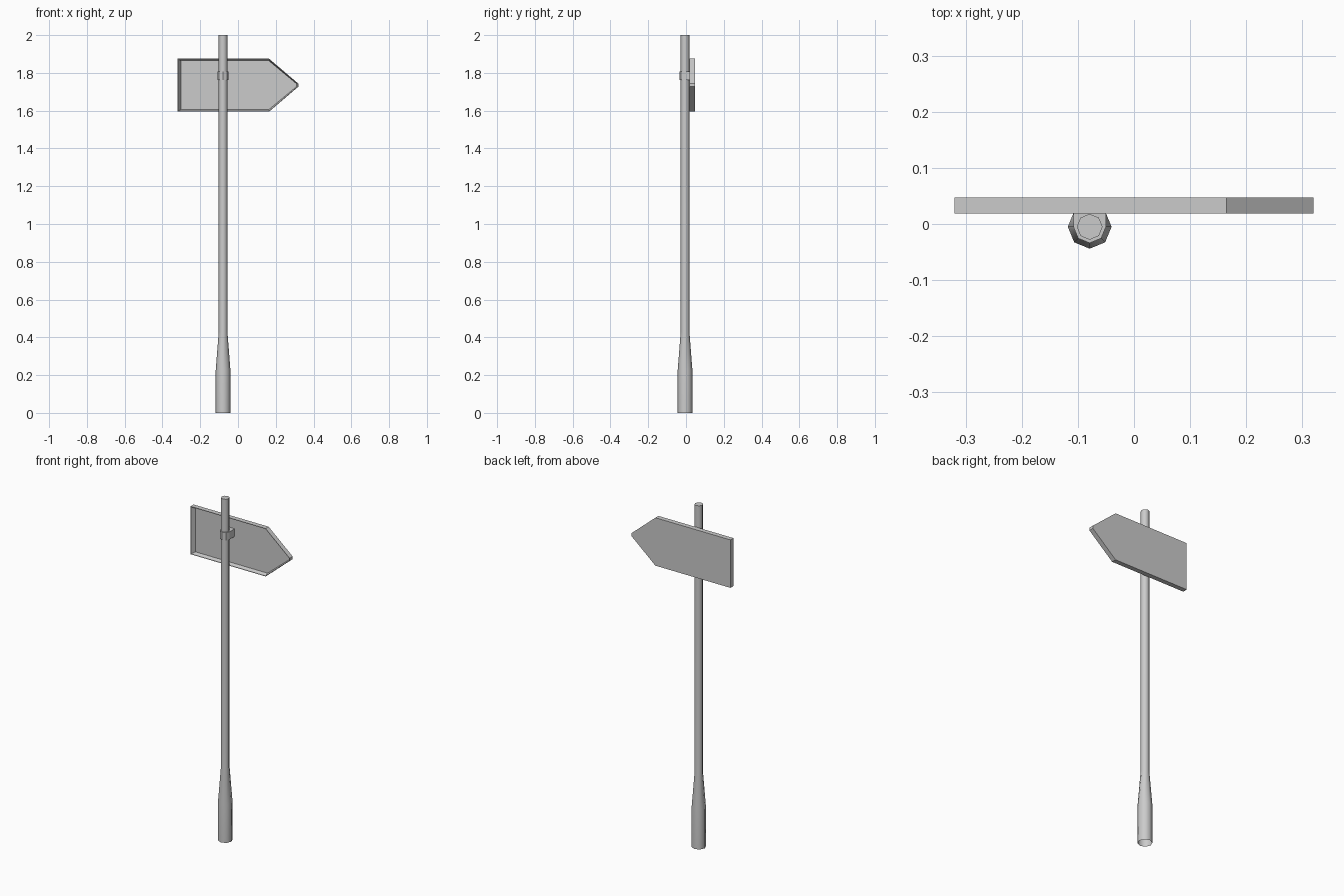
import bpy, math

if "Cube" in bpy.data.objects:
    bpy.data.objects.remove(bpy.data.objects["Cube"])

PX, PY = -0.079, -0.005   # pole axis


def make(name, verts, faces):
    me = bpy.data.meshes.new(name)
    me.from_pydata(verts, [], faces)
    me.update()
    ob = bpy.data.objects.new(name, me)
    bpy.context.collection.objects.link(ob)
    return ob


def loft(name, rings, cap_start=True, cap_end=True):
    """Bridge a series of equal-length closed rings."""
    n = len(rings[0])
    verts = [v for r in rings for v in r]
    faces = [(k * n + i, k * n + (i + 1) % n, (k + 1) * n + (i + 1) % n, (k + 1) * n + i)
             for k in range(len(rings) - 1) for i in range(n)]
    if cap_start:
        faces.append(tuple(reversed(range(n))))
    if cap_end:
        faces.append(tuple(range((len(rings) - 1) * n, len(rings) * n)))
    return make(name, verts, faces)


def octagon(r, z):
    return [(PX + r * math.cos(i * math.pi / 4), PY + r * math.sin(i * math.pi / 4), z)
            for i in range(8)]


# Octagonal pole with a thicker foot, open underneath
pole = loft("pole", [octagon(r, z) for r, z in
                     ((0.039, 0), (0.039, 0.225), (0.023, 0.43), (0.023, 2.0))], cap_start=False)
bpy.context.view_layer.objects.active = pole
pole.select_set(True)
bpy.ops.object.shade_smooth_by_angle(angle=math.radians(50))


# Arrow-shaped sign: flat back, raised rim and sloped recess towards the pole
def arrow(y, left, half, shoulder, tip, blunt=0.008):
    c = 1.735
    return [(left, y, c - half), (shoulder, y, c - half), (tip, y, c - blunt),
            (tip, y, c + blunt), (shoulder, y, c + half), (left, y, c + half)]


sign = loft("sign_panel", [
    arrow(0.047, -0.32, 0.14, 0.165, 0.32),
    arrow(0.019, -0.32, 0.14, 0.165, 0.32),
    arrow(0.019, -0.317, 0.137, 0.164, 0.316),
    arrow(0.041, -0.303, 0.130, 0.162, 0.309),
])

# Clamp: U-shaped strap round the pole front, running back to the panel
r = 0.029
outline = [(PX - r, 0.042)]
outline += [(PX + r * math.cos(a), PY + r * math.sin(a))
            for a in (math.pi + i * math.pi / 4 for i in range(5))]
outline.append((PX + r, 0.042))
clamp = loft("clamp", [[(x, y, z) for x, y in outline] for z in (1.763, 1.808)])
